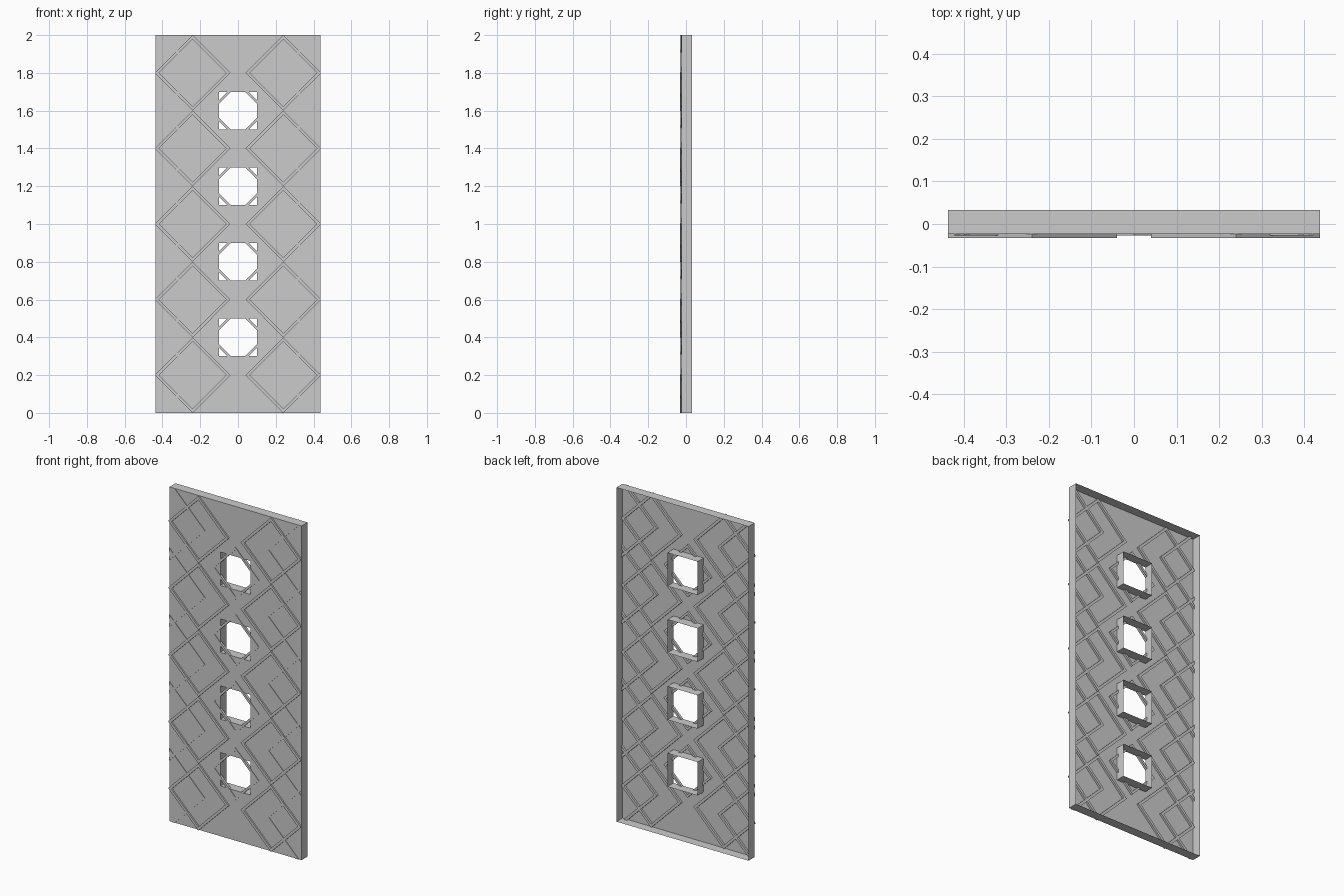
import bpy, bmesh

if "Cube" in bpy.data.objects:
    bpy.data.objects.remove(bpy.data.objects["Cube"])

W, H = 0.437, 2.0          # half width, height
SHEET, BACK = -0.024, 0.033
R = 0.1                    # half window
WINDOWS = [0.4, 0.8, 1.2, 1.6]


def finish(bm, name):
    bmesh.ops.remove_doubles(bm, verts=bm.verts, dist=1e-5)
    bmesh.ops.recalc_face_normals(bm, faces=bm.faces)
    me = bpy.data.meshes.new(name)
    bm.to_mesh(me)
    bm.free()
    ob = bpy.data.objects.new(name, me)
    bpy.context.collection.objects.link(ob)
    return ob


def quad(bm, pts):
    return bm.faces.new([bm.verts.new(p) for p in pts])


# Open-backed panel: front sheet with window holes, outer rim, window sleeves
def panel():
    bm = bmesh.new()
    xs = [-W, -R, R, W]
    zs = [0] + [z + s * R for z in WINDOWS for s in (-1, 1)] + [H]
    for i in range(3):
        for j in range(len(zs) - 1):
            if i == 1 and j % 2 == 1:
                continue
            quad(bm, [(xs[i], SHEET, zs[j]), (xs[i + 1], SHEET, zs[j]),
                      (xs[i + 1], SHEET, zs[j + 1]), (xs[i], SHEET, zs[j + 1])])
    bmesh.ops.remove_doubles(bm, verts=bm.verts, dist=1e-5)
    edges = [e for e in bm.edges if e.is_boundary]
    new = bmesh.ops.extrude_edge_only(bm, edges=edges)["geom"]
    for v in new:
        if isinstance(v, bmesh.types.BMVert):
            v.co.y = BACK
    return finish(bm, "panel")


# Square frames standing on their corners, trimmed to the panel outline
def diamonds(name, centres, outer, inner, y0, y1):
    bm = bmesh.new()
    dirs = [(1, 0), (0, 1), (-1, 0), (0, -1)]
    for cx, cz in centres:
        def p(k, r, y):
            dx, dz = dirs[k % 4]
            return (cx + dx * r, y, cz + dz * r)
        for k in range(4):
            prof = [(outer, y0), (outer, y1), (inner, y1), (inner, y0)]
            for a in range(4):
                (r0, ya), (r1, yb) = prof[a], prof[(a + 1) % 4]
                quad(bm, [p(k, r0, ya), p(k + 1, r0, ya),
                          p(k + 1, r1, yb), p(k, r1, yb)])
    for co, no in [((W, 0, 0), (1, 0, 0)), ((-W, 0, 0), (-1, 0, 0)),
                   ((0, 0, H), (0, 0, 1)), ((0, 0, 0), (0, 0, -1))]:
        bmesh.ops.bisect_plane(bm, geom=bm.verts[:] + bm.edges[:] + bm.faces[:],
                               plane_co=co, plane_no=no, clear_outer=True)
    return finish(bm, name)


panel()
rows = [0.2 + 0.4 * i for i in range(5)]
diamonds("large_diamond_trim", [(s * 0.24, z) for s in (-1, 1) for z in rows],
         0.2, 0.178, -0.033, -0.012)
diamonds("edge_chevron_trim", [(s * 0.44, z) for s in (-1, 1) for z in rows],
         0.24, 0.218, -0.027, -0.012)
diamonds("window_diamond_trim", [(0, z) for z in WINDOWS],
         0.157, 0.138, -0.027, -0.012)
